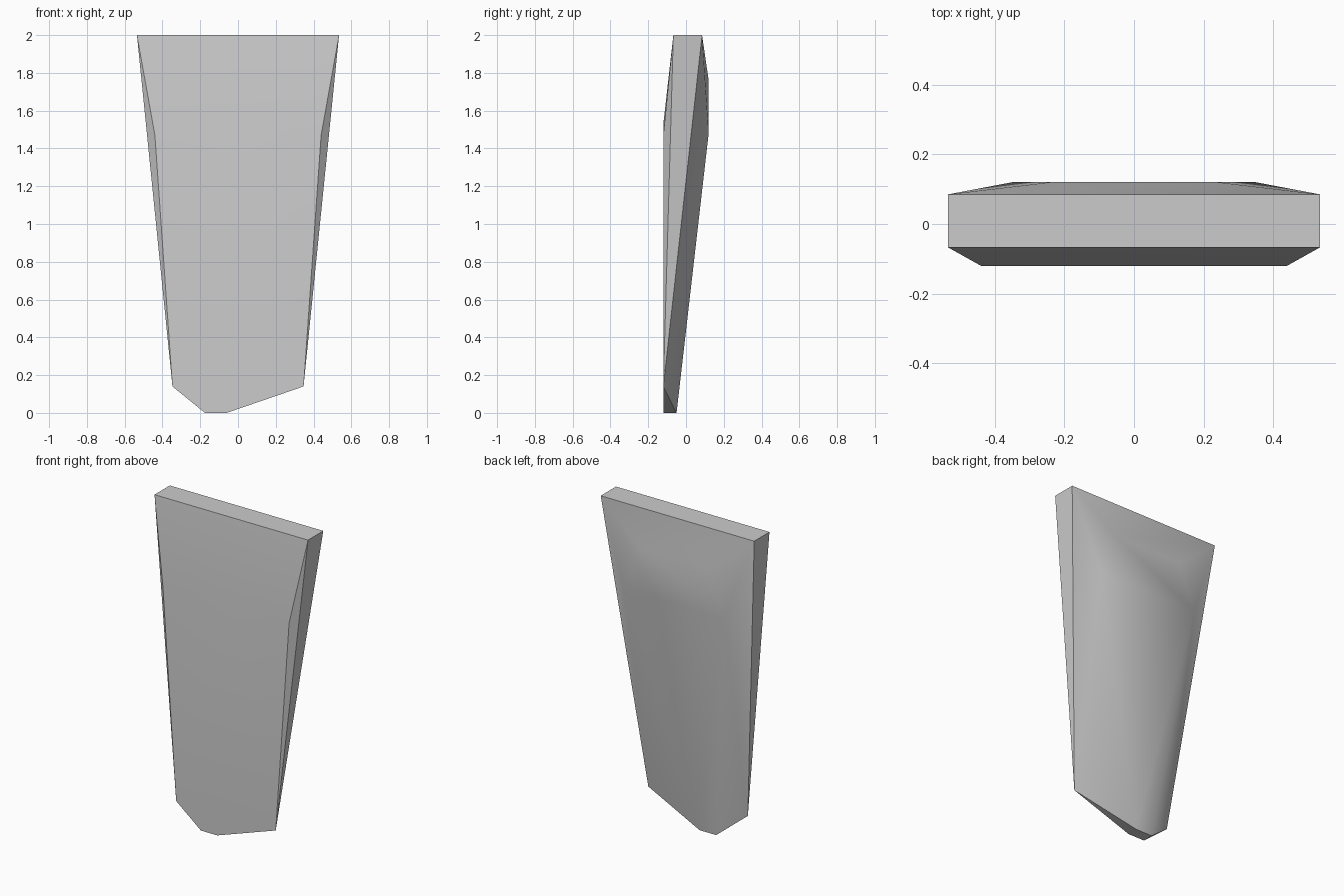
import bpy
import bmesh
import math

cube = bpy.data.objects.get("Cube")
if cube:
    bpy.data.objects.remove(cube, do_unlink=True)

# Plain grey surface
grey = bpy.data.materials.new("stone_grey")
grey.use_nodes = True
colour = (0.6, 0.6, 0.6, 1)
grey.diffuse_color = colour
grey.node_tree.nodes["Principled BSDF"].inputs["Base Color"].default_value = colour

FRONT = -0.12
BACK = 0.12

# Corners of the tapered slab, mirrored left and right
points = []
for s in (-1, 1):
    points += [
        (s * 0.535, -0.067, 2), (s * 0.535, 0.085, 2),   # flat top
        (s * 0.44, FRONT, 1.47),                         # front bevel
        (s * 0.24, BACK, 1.76), (s * 0.35, BACK, 1.48),  # back bulge
        (s * 0.347, FRONT, 0.14),                        # lower shoulders
    ]
points.append((0.05, FRONT, 1.53))
# Off-centre blunt tip
for x in (-0.175, -0.06):
    points += [(x, FRONT, 0), (x, -0.05, 0)]

# Faceted shell around the corners
bm = bmesh.new()
for p in points:
    bm.verts.new(p)
bmesh.ops.convex_hull(bm, input=bm.verts)
bmesh.ops.dissolve_limit(bm, angle_limit=math.radians(0.3),
                         verts=bm.verts, edges=bm.edges)
bmesh.ops.recalc_face_normals(bm, faces=bm.faces)
mesh = bpy.data.meshes.new("tapered_slab")
bm.to_mesh(mesh)
bm.free()
mesh.materials.append(grey)
slab = bpy.data.objects.new("tapered_slab", mesh)
bpy.context.collection.objects.link(slab)

# Soft back bulge, crisp outer edges
bpy.ops.object.select_all(action='DESELECT')
slab.select_set(True)
bpy.context.view_layer.objects.active = slab
bpy.ops.object.shade_smooth_by_angle(angle=math.radians(42))
